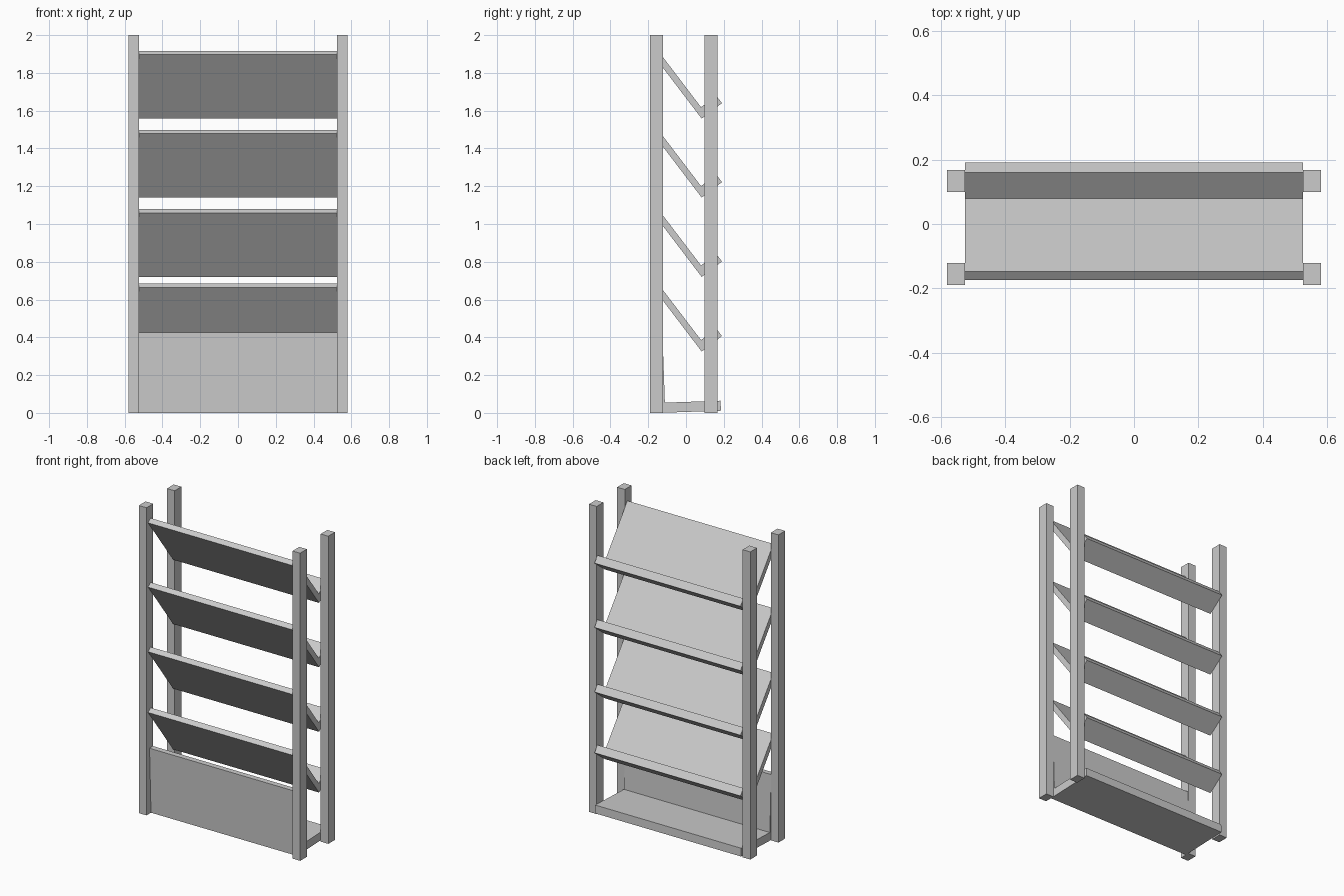
import bpy, bmesh
from math import radians, sin, cos

if "Cube" in bpy.data.objects:
    bpy.data.objects.remove(bpy.data.objects["Cube"])

HALF = 0.525      # half width between the posts
BOARD = 0.425     # height of each sloping board
THICK = 0.034     # board thickness


def finish(name, bm):
    bmesh.ops.recalc_face_normals(bm, faces=bm.faces)
    mesh = bpy.data.meshes.new(name)
    bm.to_mesh(mesh)
    bm.free()
    obj = bpy.data.objects.new(name, mesh)
    bpy.context.collection.objects.link(obj)
    return obj


def post(name, x0, x1, y0, y1):
    bm = bmesh.new()
    bmesh.ops.create_cube(bm, size=1)
    for v in bm.verts:
        v.co = (x0 if v.co.x < 0 else x1, y0 if v.co.y < 0 else y1, 0 if v.co.z < 0 else 2)
    return finish(name, bm)


def tilted_shelf(name, y, z, angle, lip, lip_thick):
    """L-shaped profile turned about its lower corner (y, z), extruded along x."""
    a = radians(angle)
    profile = [(0, 0), (lip, 0), (lip, lip_thick), (THICK, lip_thick), (THICK, BOARD), (0, BOARD)]
    bm = bmesh.new()
    verts = [bm.verts.new((-HALF, y + u * cos(a) - w * sin(a), z + u * sin(a) + w * cos(a)))
             for u, w in profile]
    face = bm.faces.new(verts)
    ext = bmesh.ops.extrude_face_region(bm, geom=[face])
    moved = [g for g in ext["geom"] if isinstance(g, bmesh.types.BMVert)]
    bmesh.ops.translate(bm, verts=moved, vec=(2 * HALF, 0, 0))
    return finish(name, bm)


# Four upright posts
for side, x0, x1 in (("left", -0.58, -HALF), ("right", HALF, 0.58)):
    post(f"front_post_{side}", x0, x1, -0.19, -0.121)
    post(f"rear_post_{side}", x0, x1, 0.099, 0.168)

# Sloping display shelves with a lip
for i, z in enumerate((0.325, 0.72, 1.14, 1.558)):
    tilted_shelf(f"display_shelf_{i + 1}", 0.083, z, 37.3, 0.135, 0.05)

# Nearly upright bottom panel with a deep base shelf
tilted_shelf("base_shelf", -0.144, 0.0, 2.0, 0.329, 0.053)
